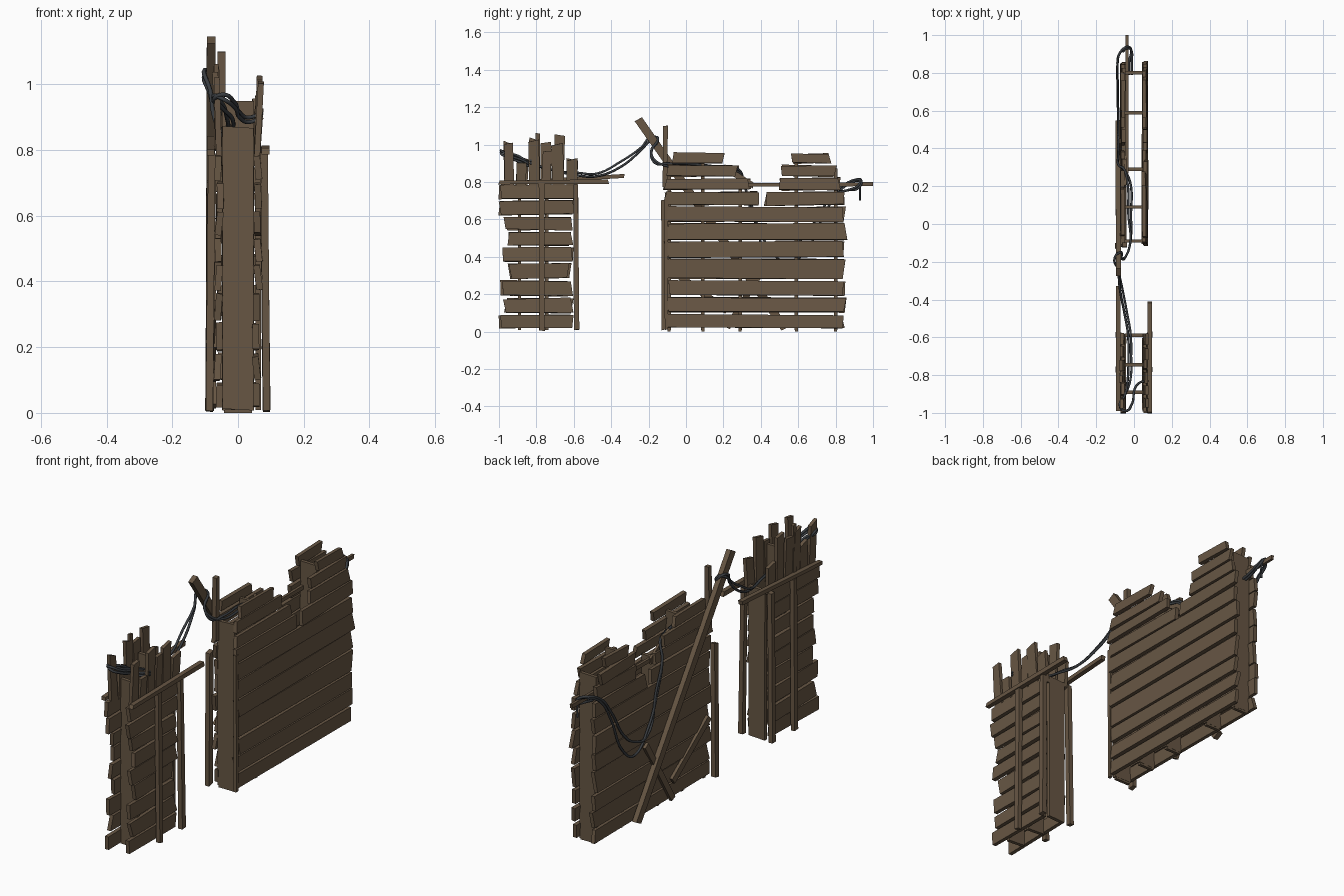
import bpy, bmesh, random
from mathutils import Vector

if "Cube" in bpy.data.objects:
    bpy.data.objects.remove(bpy.data.objects["Cube"])

random.seed(4)


def material(name, col):
    m = bpy.data.materials.new(name)
    m.diffuse_color = (*col, 1)
    m.use_nodes = True
    m.node_tree.nodes["Principled BSDF"].inputs["Base Color"].default_value = m.diffuse_color
    return m


WOOD = material("weathered wood", (0.135, 0.093, 0.057))
CABLE = material("dark cable", (0.042, 0.047, 0.053))


def boards(name, items):
    """Rough boards. Each item: start, end, width, thickness, face normal, roughness."""
    bm = bmesh.new()
    for p0, p1, w, t, n, rough in items:
        p0, p1, n = Vector(p0), Vector(p1), Vector(n).normalized()
        a = (p1 - p0).normalized()
        s = a.cross(n).normalized()
        n = s.cross(a)
        rings = []
        for p in (p0, p1):
            skew = random.uniform(-1, 1) * rough
            half = w / 2 + random.uniform(-.4, .2) * rough
            rings.append([bm.verts.new(p + s * half * i + n * t / 2 * j + a * skew * i)
                          for i, j in ((-1, -1), (1, -1), (1, 1), (-1, 1))])
        r0, r1 = rings
        bm.faces.new(r0)
        bm.faces.new(r1[::-1])
        for k in range(4):
            bm.faces.new((r0[k], r1[k], r1[k - 3], r0[k - 3]))
    bmesh.ops.recalc_face_normals(bm, faces=bm.faces)
    me = bpy.data.meshes.new(name)
    bm.to_mesh(me)
    bm.free()
    me.materials.append(WOOD)
    ob = bpy.data.objects.new(name, me)
    bpy.context.collection.objects.link(ob)
    return ob


def cladding(name, rows, side):
    """Horizontal planks (y0, y1, z0, z1); each leans out a little at its lower edge."""
    out = []
    for y0, y1, z0, z1 in rows:
        if side < 0:
            y0, y1 = y0 + random.uniform(-.015, .015), y1 + random.uniform(-.015, .015)
        z = (z0 + z1) / 2
        x = side * (.057 + random.uniform(-.003, .005))
        d = random.uniform(-.004, .004)
        lean = random.uniform(-.02, .14)
        out.append(((x, y0, z - d), (x + random.uniform(-.003, .003), y1, z + d),
                    z1 - z0, .02, (side, 0, lean), .008))
    boards(name, out)


def cable(name, pts, r=.0065):
    cu = bpy.data.curves.new(name, 'CURVE')
    cu.dimensions = '3D'
    cu.bevel_depth, cu.bevel_resolution, cu.resolution_u = r, 1, 6
    cu.use_fill_caps = True
    sp = cu.splines.new('BEZIER')
    sp.bezier_points.add(len(pts) - 1)
    for b, p in zip(sp.bezier_points, pts):
        b.co = p
        b.handle_left_type = b.handle_right_type = 'AUTO'
    cu.materials.append(CABLE)
    bpy.context.collection.objects.link(bpy.data.objects.new(name, cu))


X, Y = (1, 0, 0), (0, 1, 0)

# long wall planks, broken into two stumps above z = 0.67
wall_rows = [(-.1, .84, .02, .09), (-.1, .85, .103, .182), (-.09, .84, .193, .272),
             (-.1, .845, .283, .387), (-.1, .84, .398, .48), (-.1, .855, .49, .578),
             (-.1, .84, .588, .665), (-.11, .39, .675, .747), (.43, .845, .675, .747),
             (-.11, .335, .758, .818), (.5, .82, .755, .822), (-.1, .27, .828, .89),
             (.51, .8, .83, .888), (-.07, .2, .9, .955), (.565, .77, .9, .95)]
# narrow wall planks
tower_rows = [(-.99, -.605, .02, .088), (-.97, -.61, .1, .177), (-.98, -.61, .19, .272),
              (-.94, -.63, .283, .365), (-.98, -.61, .375, .45), (-.95, -.61, .458, .533),
              (-.97, -.61, .543, .612), (-.995, -.6, .625, .7), (-.99, -.6, .71, .785)]
for side, label in ((1, "right"), (-1, "left")):
    cladding(f"long_wall_planks_{label}", wall_rows, side)
    cladding(f"narrow_wall_planks_{label}", tower_rows, side)

# upright boards crowning the narrow wall
crown = [(-.945, .055, 1.01), (-.88, .06, .93), (-.81, .055, 1.03),
         (-.748, .055, 1.01), (-.682, .06, 1.05), (-.61, .06, .92)]
for side, label in ((1, "right"), (-1, "left")):
    boards(f"crown_boards_{label}",
           [((side * .057, y, .76), (side * (.066 + random.uniform(-.006, .004)), y + random.uniform(-.01, .01),
             top if side < 0 else top - random.uniform(0, .05)), w, .018, X, .012)
            for y, w, top in crown])
boards("crown_splinter", [((-.066, -.795, .8), (-.066, -.792, 1.06), .025, .014, X, .004)])

# inner studs joining the two skins
studs = [(-.09, .87), (.09, .92), (.29, .77), (.59, .92), (.8, .87)]
boards("long_wall_studs", [((0, y, .01), (0, y, h), .096, .018, Y, .003) for y, h in studs])
boards("narrow_wall_studs", [((0, y, .01), (0, y, h), .096, .018, Y, .003)
                             for y, h in ((-.89, .87), (-.745, .95), (-.59, .79))])
boards("long_wall_stud_edges", [((0, y, 0), (0, y, .03), .085, .016, Y, 0) for y, h in studs])

# outer posts and rails on the narrow wall
for side, label in ((1, "right"), (-1, "left")):
    boards(f"narrow_wall_posts_{label}",
           [((side * .087, -.77, .005), (side * .08, -.772, .79), .03, .022, X, .004),
            ((side * .087, -.585, .01), (side * .078, -.59, .785), .028, .024, X, .004)])
boards("rail_right", [((.084, -1, .797), (.084, -.415, .802), .024, .024, X, .006)])
boards("rail_left", [((-.083, -.99, .792), (-.083, -.33, .832), .022, .024, X, .006)])

# gap-side posts of the long wall
boards("gap_post_lower", [((-.088, -.115, .01), (-.082, -.117, .705), .032, .024, X, .004)])
boards("gap_post_upper", [((-.052, -.112, .77), (-.05, -.11, 1.1), .026, .024, X, .004)])
boards("gap_post_right", [((.062, -.105, .01), (.062, -.105, .72), .02, .016, X, .004)])

# leaning pole and bracing on the left face
boards("leaning_pole", [((-.086, .53, .015), (-.082, -.255, 1.135), .046, .026, X, .004)])
boards("face_braces", [((-.075, .44, .38), (-.075, .22, .02), .035, .016, X, .006),
                       ((-.075, -.08, .33), (-.075, .22, .11), .035, .016, X, .006)])
# thin rail crossing the broken dip and poking out past the end
boards("dip_rail", [((-.037, .27, .784), (-.037, 1, .788), .022, .014, X, .004)])
boards("broken_splinter", [((-.045, .2, .88), (-.045, .36, .78), .035, .012, X, .01)])

# paired cables slung from the narrow wall, over the pole and along the left face
for k in (0, 1):
    o = k * .014
    cable(f"slung_cable_{k + 1}", [
        (.075, -.83, .9 + o), (.03, -.84, .885 + o), (.005, -.87, .9 + o), (-.01, -.95, .93 + o),
        (-.045, -.99, .955 + o), (-.075, -.96, .965 - o), (-.05, -.91, .93 + o),
        (-.02 - o, -.83, .9), (-.015 - o, -.7, .86), (-.018 - o, -.58, .835 + o),
        (-.035 - o, -.48, .83 + o), (-.06 - o, -.35, .88 + 2 * o), (-.085, -.24, .97 + o),
        (-.102, -.18, 1.03 + o), (-.075, -.15, 1.035 - o), (-.064, -.185, .96 + o),
        (-.04, -.165, .915 - o), (-.02, -.1, .885 + o), (-.016 - o, .05, .88 + o),
        (-.02 - o, .22, .86 + o), (-.05, .285, .85 + o), (-.08, .31, .79),
        (-.083, .35 + o, .64), (-.083, .43 + o, .47 - 3 * o), (-.083, .54, .37 + 5 * o),
        (-.085, .64 - o, .43 + 5 * o), (-.086, .74, .63 + 3 * o), (-.088, .83, .76 + o),
        (-.075, .905, .805 + o / 2), (-.04, .93 + o / 2, .808), (-.015, .92, .78 - o),
        (-.012 - o, .86, .755), (-.012 - o, .79, .74)])
cable("cable_tail", [(-.06, .91, .805), (-.04, .93, .8), (-.025, .93, .76), (-.025, .93, .7)], .005)
